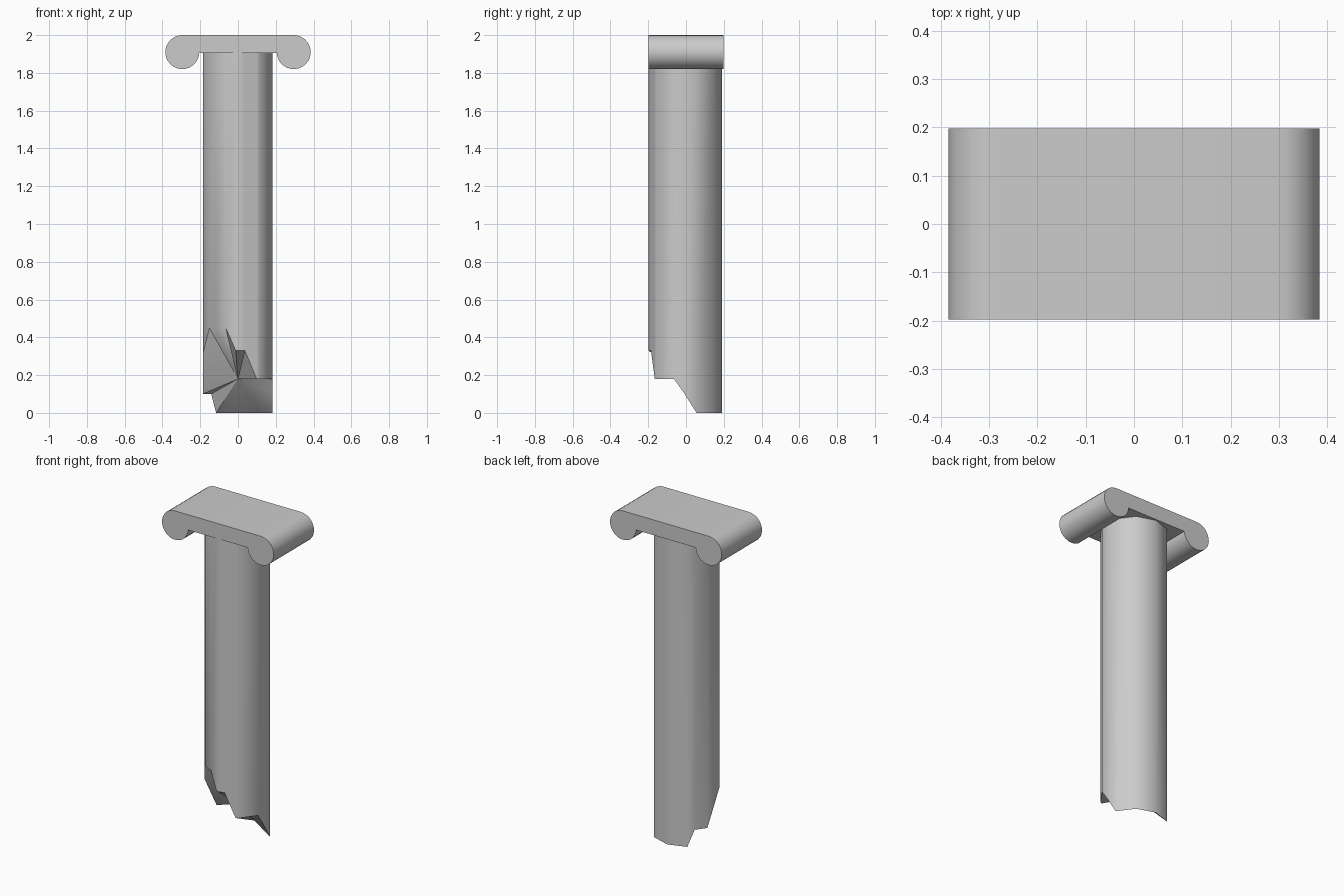
import bpy, bmesh
from math import radians, cos, sin, pi

if "Cube" in bpy.data.objects:
    bpy.data.objects.remove(bpy.data.objects["Cube"])


def make_object(name, bm, angle):
    bmesh.ops.recalc_face_normals(bm, faces=bm.faces)
    mesh = bpy.data.meshes.new(name)
    bm.to_mesh(mesh)
    bm.free()
    obj = bpy.data.objects.new(name, mesh)
    bpy.context.collection.objects.link(obj)
    bpy.ops.object.select_all(action='DESELECT')
    obj.select_set(True)
    bpy.context.view_layer.objects.active = obj
    bpy.ops.object.shade_smooth_by_angle(angle=radians(angle))
    return obj


# Ten-sided shaft with a jagged broken foot: (angle in degrees, height)
R, CX, CY, TOP = 0.194, -0.002, -0.004, 1.91
BREAK = [(18, 0), (126, 0), (139, 0.10), (162, 0.10), (198, 0.31), (216, 0.45),
         (250, 0.45), (267, 0.33), (282, 0.33), (302, 0.18), (342, 0.18),
         (357, 0.11), (378, 0)]


def break_height(a):
    for (a0, z0), (a1, z1) in zip(BREAK, BREAK[1:]):
        if a0 <= a <= a1:
            return z0 + (z1 - z0) * (a - a0) / (a1 - a0)


def shaft_xy(a):
    # distance to the flat side of the decagon
    off = (a - 18) % 36 - 18
    r = R * cos(radians(18)) / cos(radians(off))
    return CX + r * cos(radians(a)), CY + r * sin(radians(a))


angles = sorted({a for a, z in BREAK[:-1]} | set(range(18, 378, 36)))
bm = bmesh.new()
low = [bm.verts.new((*shaft_xy(a), break_height(a))) for a in angles]
high = [bm.verts.new((*shaft_xy(a), TOP)) for a in angles]
core = bm.verts.new((0, 0, 0.18))
n = len(angles)
for i in range(n):
    j = (i + 1) % n
    bm.faces.new((low[i], low[j], high[j], high[i]))
    bm.faces.new((low[j], low[i], core))
bm.faces.new(high)
make_object("column_shaft", bm, 40)

# Scroll capital: slab with a rolled end on each side, extruded front to back
SX, SZ, SR, HALF_Y, UNDER = 0.295, 1.91, 0.09, 0.198, 1.905
STEPS = 20
arc = [(SX + SR * cos(t), SZ + SR * sin(t))
       for t in (pi / 2 - i * 1.5 * pi / STEPS for i in range(STEPS + 1))]
arc[-1] = (SX - SR, UNDER)
profile = arc + [(-x, z) for x, z in reversed(arc)]
bm = bmesh.new()
face = bm.faces.new([bm.verts.new((x, -HALF_Y, z)) for x, z in profile])
ext = bmesh.ops.extrude_face_region(bm, geom=[face])
bmesh.ops.translate(bm, vec=(0, 2 * HALF_Y, 0),
                    verts=[v for v in ext["geom"] if isinstance(v, bmesh.types.BMVert)])
make_object("scroll_capital", bm, 40)
